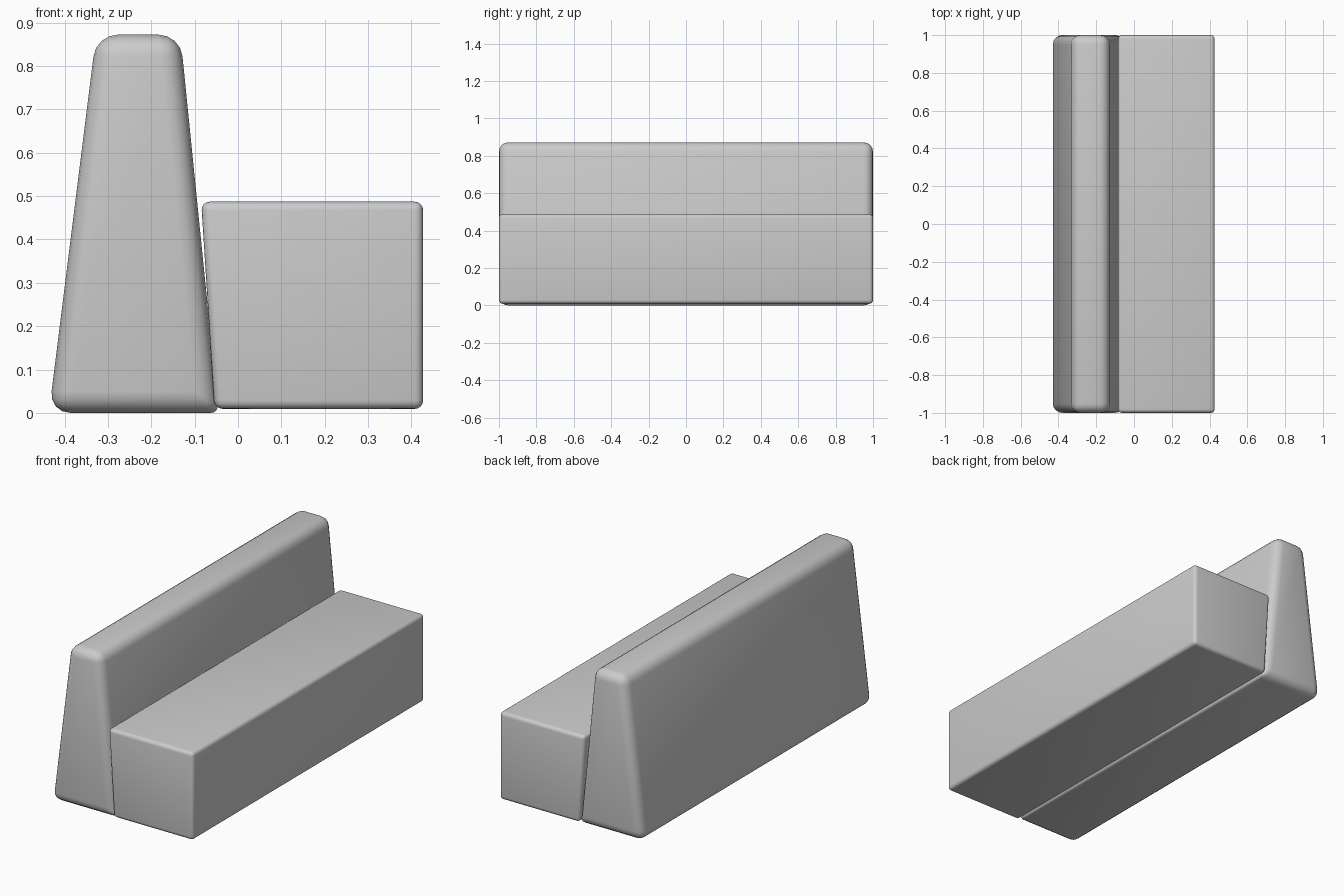
import bpy, bmesh

if "Cube" in bpy.data.objects:
    bpy.data.objects.remove(bpy.data.objects["Cube"])


def prism(name, profile, half_len, bevel, segments, soft_edge=None):
    """Extrude an x-z profile along y and round all its edges."""
    bm = bmesh.new()
    front = [bm.verts.new((x, -half_len, z)) for x, z in profile]
    back = [bm.verts.new((x, half_len, z)) for x, z in profile]
    bm.faces.new(front)
    bm.faces.new(back[::-1])
    n = len(profile)
    for i in range(n):
        j = (i + 1) % n
        bm.faces.new((front[i], back[i], back[j], front[j]))
    bmesh.ops.recalc_face_normals(bm, faces=bm.faces)
    # tighter rounding on the long edge hidden against the seat
    layer = bm.edges.layers.float.new("bevel_weight_edge")
    for e in bm.edges:
        e[layer] = 1.0
    if soft_edge is not None:
        bm.edges.get((front[soft_edge], back[soft_edge]))[layer] = 0.35
    mesh = bpy.data.meshes.new(name)
    bm.to_mesh(mesh)
    bm.free()
    obj = bpy.data.objects.new(name, mesh)
    bpy.context.collection.objects.link(obj)
    mod = obj.modifiers.new("Rounding", 'BEVEL')
    mod.limit_method = 'WEIGHT'
    mod.width = bevel
    mod.segments = segments
    mod.harden_normals = False
    bpy.ops.object.select_all(action='DESELECT')
    obj.select_set(True)
    bpy.context.view_layer.objects.active = obj
    bpy.ops.object.modifier_apply(modifier=mod.name)
    bpy.ops.object.shade_smooth_by_angle()
    return obj


# Tapered backrest
prism("backrest",
      [(-0.436, 0.0), (-0.045, 0.0), (-0.133, 0.872), (-0.327, 0.872)],
      1.0, 0.05, 4, soft_edge=1)

# Seat block, its rear face leaning along the backrest
prism("seat",
      [(-0.054, 0.009), (0.427, 0.009), (0.427, 0.487), (-0.085, 0.487)],
      1.0, 0.02, 4)
